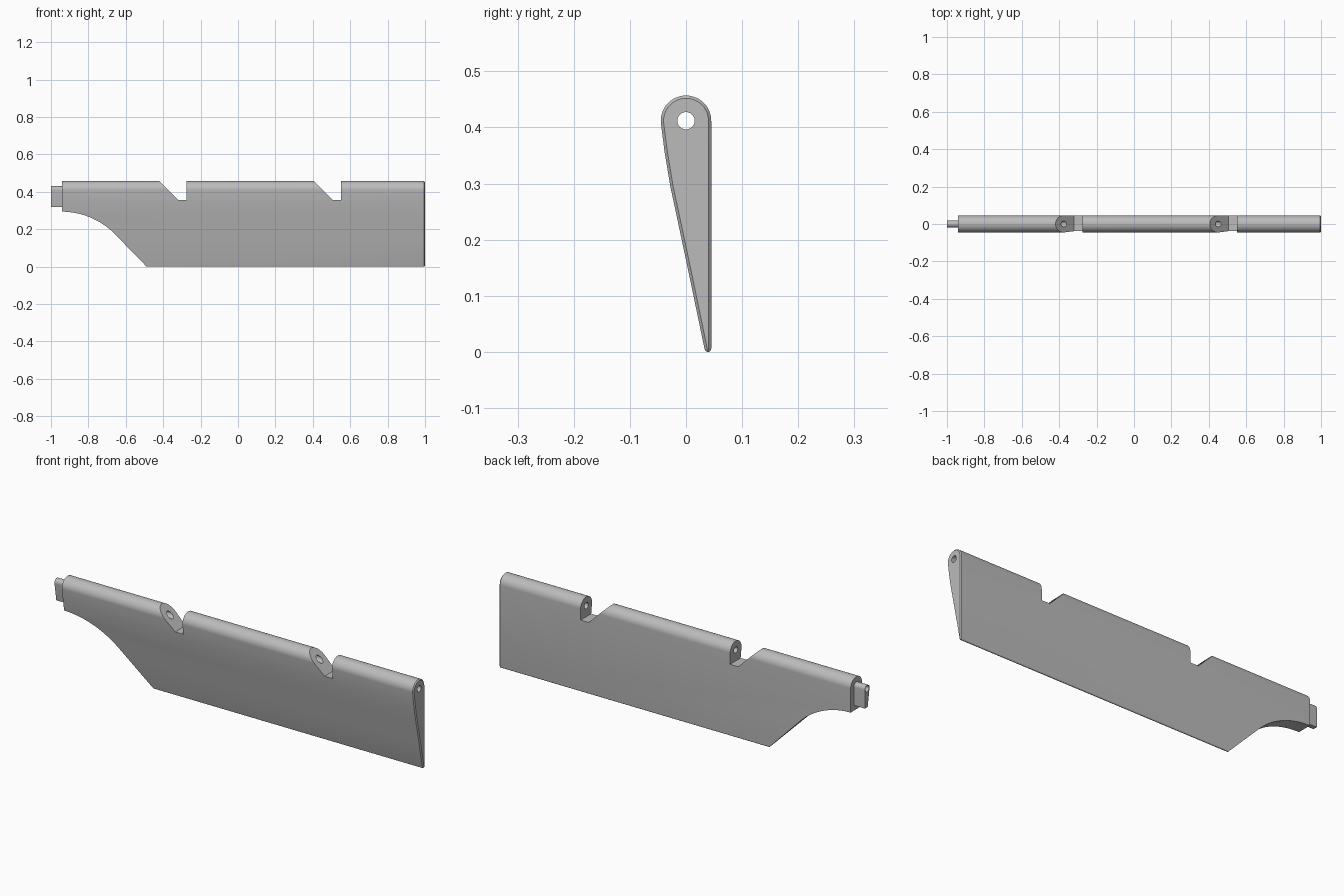
import bpy, bmesh
from math import sin, cos, pi, radians
from mathutils import Vector

if "Cube" in bpy.data.objects:
    bpy.data.objects.remove(bpy.data.objects["Cube"])

grey = bpy.data.materials.new("plain_grey")
grey.use_nodes = True
grey.diffuse_color = (0.5, 0.5, 0.5, 1)
grey.node_tree.nodes["Principled BSDF"].inputs["Base Color"].default_value = (0.5, 0.5, 0.5, 1)

AXIS_Z = 0.412      # height of the hinge pin
ROUND = 0.045       # radius of the rounded leading edge
PIN = 0.0155        # radius of the pin hole


def arc(cx, cy, r, start, end, steps):
    angles = [radians(start + (end - start) * i / steps) for i in range(steps + 1)]
    return [(cx + r * cos(a), cy + r * sin(a)) for a in angles]


def prism(name, points, place, direction, end_bevel=0):
    """Extrude a closed 2D profile along a direction, optionally chamfering the far end."""
    bm = bmesh.new()
    base = bm.faces.new([bm.verts.new(place(a, b)) for a, b in points])
    out = bmesh.ops.extrude_face_region(bm, geom=[base], use_keep_orig=True)
    moved = [g for g in out["geom"] if isinstance(g, bmesh.types.BMVert)]
    bmesh.ops.translate(bm, verts=moved, vec=Vector(direction))
    if end_bevel:
        cap = [g for g in out["geom"] if isinstance(g, bmesh.types.BMFace)][0]
        bmesh.ops.bevel(bm, geom=list(cap.edges), offset=end_bevel, segments=1,
                        affect='EDGES', clamp_overlap=True)
    bmesh.ops.recalc_face_normals(bm, faces=bm.faces)
    mesh = bpy.data.meshes.new(name)
    bm.to_mesh(mesh)
    bm.free()
    mesh.materials.append(grey)
    obj = bpy.data.objects.new(name, mesh)
    bpy.context.collection.objects.link(obj)
    return obj


def spanwise(name, points, x0, x1, bevel=0):
    return prism(name, points, lambda y, z: (x0, y, z), (x1 - x0, 0, 0), bevel)


def crosswise(name, points):
    return prism(name, points, lambda x, z: (x, -0.2, z), (0, 0.4, 0))


def activate(obj):
    bpy.ops.object.select_all(action='DESELECT')
    obj.select_set(True)
    bpy.context.view_layer.objects.active = obj


def cut(obj, cutter):
    cutter.hide_render = True
    activate(obj)
    mod = obj.modifiers.new("cut", 'BOOLEAN')
    mod.operation = 'DIFFERENCE'
    mod.solver = 'EXACT'
    mod.object = cutter
    bpy.ops.object.modifier_apply(modifier=mod.name)
    bpy.data.objects.remove(cutter)


# Tapered panel: round leading edge, flat back, slightly bowed front, thin trailing edge
section = arc(0, AXIS_Z, ROUND, 0, 185, 32)
section += [(-0.038, 0.355), (-0.028, 0.295), (-0.013, 0.225), (0.005, 0.14)]
section += arc(0.039, 0.006, 0.006, 190, 360, 8)
panel = spanwise("flap_panel", section, -0.94, 1, 0.005)

# Swept, curved corner at the inner end
corner = arc(-0.944, -0.106, 0.4, 90, 45, 16) + [(-0.44, -0.05), (-1.1, -0.05), (-1.1, 0.294)]
cut(panel, crosswise("corner_cutter", corner))

# Two hinge notches with a sloped side
for x in (-0.275, 0.55):
    notch = [(x, 0.357), (x, 0.5), (x - 0.188, 0.5), (x - 0.045, 0.357)]
    cut(panel, crosswise("notch_cutter", notch))

# Stub at the inner end
stub_section = arc(0, AXIS_Z, 0.0185, 0, 185, 20) + [(-0.004, 0.32), (0.0185, 0.32)]
stub = spanwise("end_stub", stub_section, -0.94, -1)

# Pin hole along the whole span
for part in (panel, stub):
    cut(part, spanwise("pin_cutter", arc(0, AXIS_Z, PIN, 0, 345, 23), -1.1, 1.1))
    activate(part)
    bpy.ops.object.shade_smooth_by_angle(angle=radians(25))
